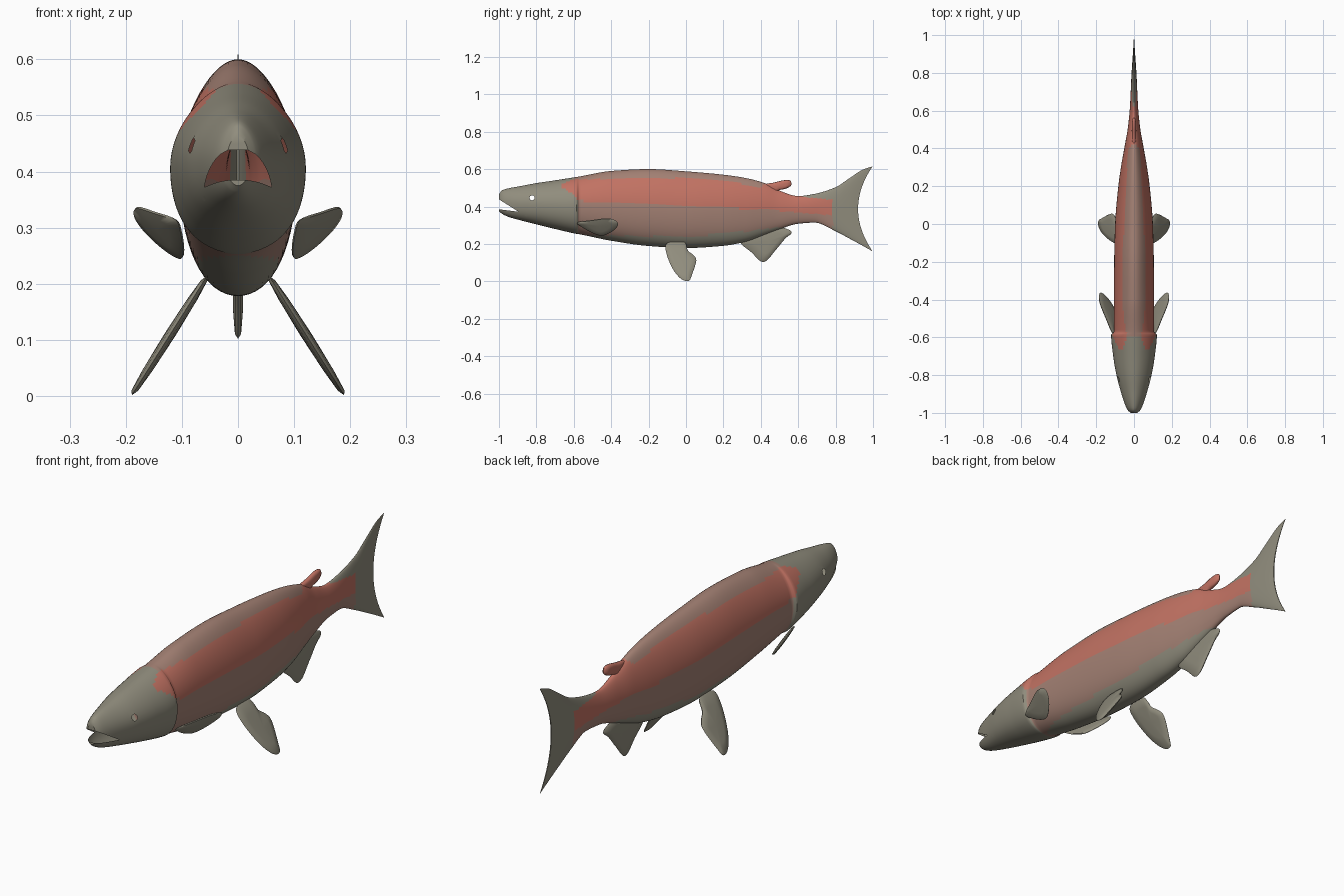
import bpy, bmesh, math
from mathutils import Vector

if "Cube" in bpy.data.objects:
    bpy.data.objects.remove(bpy.data.objects["Cube"])


def material(name, rgb):
    m = bpy.data.materials.new(name)
    m.diffuse_color = (*rgb, 1)
    m.use_nodes = True
    m.node_tree.nodes["Principled BSDF"].inputs["Base Color"].default_value = m.diffuse_color
    return m


MATS = [material("olive_grey", (0.28, 0.265, 0.205)),
        material("salmon_red", (0.54, 0.17, 0.125)),
        material("dusky_pink", (0.37, 0.22, 0.175))]
GREY, RED, PINK = range(3)


def lerp(pts, y):
    """Piecewise linear lookup."""
    if y <= pts[0][0]:
        return pts[0][1]
    for (a, va), (b, vb) in zip(pts, pts[1:]):
        if y <= b:
            return va + (vb - va) * (y - a) / (b - a)
    return pts[-1][1]


def finish(bm, name, angle=40):
    bmesh.ops.recalc_face_normals(bm, faces=bm.faces)
    me = bpy.data.meshes.new(name)
    bm.to_mesh(me)
    bm.free()
    for m in MATS:
        me.materials.append(m)
    ob = bpy.data.objects.new(name, me)
    bpy.context.collection.objects.link(ob)
    bpy.ops.object.select_all(action='DESELECT')
    bpy.context.view_layer.objects.active = ob
    ob.select_set(True)
    bpy.ops.object.shade_smooth_by_angle(angle=math.radians(angle))
    return ob


# Body stations: y, top z, bottom z, half width, backward sweep of the edges
STATIONS = [
    (-1.0, .465, .375, .020, 0), (-.985, .486, .362, .034, 0), (-.95, .497, .345, .050, 0),
    (-.88, .510, .325, .072, 0), (-.80, .525, .305, .093, 0), (-.70, .540, .280, .110, 0),
    (-.585, .558, .254, .121, 0), (-.572, .560, .252, .107, 0), (-.40, .590, .217, .106, 0),
    (-.20, .600, .189, .105, 0), (0, .588, .178, .100, 0), (.20, .570, .190, .083, 0),
    (.32, .552, .212, .066, 0), (.42, .525, .248, .048, 0), (.50, .485, .278, .034, 0),
    (.60, .456, .308, .023, 0), (.69, .468, .314, .018, 0), (.78, .503, .268, .014, .020),
    (.83, .552, .228, .011, .045), (.88, .597, .190, .007, .065), (.92, .615, .160, .002, .078)]


def smooth_at(i, t, k):
    """Monotone cubic interpolation of column k in interval i."""
    def slope(a):
        return (STATIONS[a + 1][k] - STATIONS[a][k]) / (STATIONS[a + 1][0] - STATIONS[a][0])

    def tangent(a):
        if a == 0:
            return slope(0)
        if a == len(STATIONS) - 1:
            return slope(a - 1)
        p, q = slope(a - 1), slope(a)
        return 2 * p * q / (p + q) if p * q > 0 else 0
    p, q = STATIONS[i], STATIONS[i + 1]
    h = q[0] - p[0]
    return ((2*t**3 - 3*t*t + 1) * p[k] + (t**3 - 2*t*t + t) * h * tangent(i)
            + (3*t*t - 2*t**3) * q[k] + (t**3 - t*t) * h * tangent(i + 1))


# Colour limits along the flank
PINK_LOW = [(-.58, .25), (0, .237), (.3, .265), (.5, .29), (.8, .27)]
RED_LOW = [(-.66, .50), (-.62, .475), (-.57, .43), (-.3, .415), (.4, .385), (.8, .35)]
RED_HIGH = [(-.66, .52), (-.60, .545), (0, .553), (.25, .532), (.4, .50), (.48, .6)]


def flank_colour(y, z):
    if y > .785 or (y > .62 and z > .452 - .1 * (y - .62)):
        return GREY
    if y > -.66 and lerp(RED_LOW, y) < z < lerp(RED_HIGH, y):
        return RED
    if y > -.60 and z > .53:
        return PINK
    return PINK if y > -.578 and z > lerp(PINK_LOW, y) else GREY


# Body: one lofted open skin from snout to tail fork
def body():
    N = 64
    bm = bmesh.new()
    rows = []
    for i in range(len(STATIONS) - 1):
        a, b = STATIONS[i][0], STATIONS[i + 1][0]
        n = max(3, math.ceil((b - a) / .012))
        last = i == len(STATIONS) - 2
        for s in range(n + last):
            t = s / n
            y = a + (b - a) * t
            top, bot, w, sweep = (smooth_at(i, t, k) for k in (1, 2, 3, 4))
            zc, h = (top + bot) / 2, (top - bot) / 2
            row = []
            for j in range(N):
                th = 2 * math.pi * j / N
                c, sn = math.cos(th), math.sin(th)
                shape = 1 - .16 * c * c if c > 0 else 1 + .12 * c * c
                row.append(bm.verts.new((w * sn * shape, y + sweep * c * c, zc + h * c)))
            rows.append(row)
    for r, q in zip(rows, rows[1:]):
        for j in range(N):
            bm.faces.new((r[j], r[(j + 1) % N], q[(j + 1) % N], q[j]))
    bm.faces.new(rows[0])
    for j in range(N // 2):                       # trailing edge of the tail
        k = [j, j + 1, (N - j - 1) % N, (N - j) % N]
        k = list(dict.fromkeys(k))
        if len(k) > 2:
            bm.faces.new([rows[-1][m] for m in k])

    # Eye holes: round the ring of vertices, then remove the centre
    for side in (1, -1):
        eye = Vector((side * .085, -.82, .447))
        v = min((v for v in bm.verts if v.co.x * side > 0), key=lambda v: (v.co - eye).length)
        c = v.co.copy()
        for u in {u for f in v.link_faces for u in f.verts if u != v}:
            d = Vector((0, u.co.y - c.y, u.co.z - c.z)).normalized() * .014
            u.co.y, u.co.z = c.y + d.y, c.z + d.z
        bmesh.ops.delete(bm, geom=[v], context='VERTS')

    # Open mouth: cut a wedge between the jaws
    cy, cz, up, low = -.895, .372, .066 / .105, .013 / .105
    for k in (up, low):
        faces = [f for f in bm.faces if f.calc_center_median().y < -.86]
        geom = list({e for f in faces for e in list(f.verts) + list(f.edges)}) + faces
        bmesh.ops.bisect_plane(bm, geom=geom, dist=1e-5, plane_co=(0, cy, cz), plane_no=(0, k, 1))
    gone = []
    for f in bm.faces:
        c = f.calc_center_median()
        if c.y < cy and low * (cy - c.y) < c.z - cz < up * (cy - c.y):
            gone.append(f)
    bmesh.ops.delete(bm, geom=gone, context='FACES')

    for f in bm.faces:
        c = f.calc_center_median()
        f.material_index = flank_colour(c.y, c.z)
    finish(bm, "body")


# Fins: lens-shaped blades from a side outline, x given by a plane
def fin(name, outline, thick, plane=None, colour=GREY):
    bm = bmesh.new()
    n = len(outline)
    pts = []
    for i in range(n):                            # round the outline
        p = [Vector(outline[(i + k) % n]) for k in (-1, 0, 1, 2)]
        for t in (0, .25, .5, .75):
            pts.append(.5 * (2*p[1] + (p[2]-p[0])*t + (2*p[0]-5*p[1]+4*p[2]-p[3])*t*t
                             + (3*p[1]-p[0]-3*p[2]+p[3])*t**3))
    mid = sum(pts, Vector((0, 0))) / len(pts)
    for side in ((1, -1) if plane else (1,)):
        def vert(p, off):
            return bm.verts.new((side * ((plane(*p) if plane else 0) + off), p.x, p.y))
        rim = [vert(p, 0) for p in pts]
        for s in (1, -1):
            prev = rim
            for scale, h in ((.93, .55), (.6, .85)):
                ring = [vert(mid + (p - mid) * scale, s * h * thick) for p in pts]
                for i in range(len(pts)):
                    j = (i + 1) % len(pts)
                    bm.faces.new((prev[i], prev[j], ring[j], ring[i]))
                prev = ring
            c = vert(mid, s * thick)
            for i in range(len(pts)):
                bm.faces.new((prev[i], prev[(i + 1) % len(pts)], c))
    for f in bm.faces:
        f.material_index = colour
    finish(bm, name, 60)


body()
fin("adipose_fin", [(.41, .515), (.47, .528), (.52, .540), (.557, .539), (.562, .513),
                    (.535, .496), (.50, .488), (.47, .475), (.43, .48)], .012, colour=RED)
fin("anal_fin", [(.29, .215), (.35, .155), (.415, .102), (.48, .168), (.53, .228),
                 (.565, .258), (.545, .278), (.48, .29), (.38, .26)], .010)
fin("pelvic_fins", [(-.10, .205), (-.105, .15), (-.07, .065), (-.025, .012), (.015, .003),
                    (.03, .03), (.055, .11), (.04, .14), (.01, .165), (-.01, .21)], .011,
    lambda y, z: .064 + (.2 - z) * .63)
fin("pectoral_fins", [(-.58, .315), (-.50, .328), (-.42, .337), (-.372, .322), (-.366, .295),
                      (-.40, .263), (-.45, .244), (-.50, .258), (-.56, .292)], .009,
    lambda y, z: .105 + .32 * (y + .57) + .7 * (z - .3))
